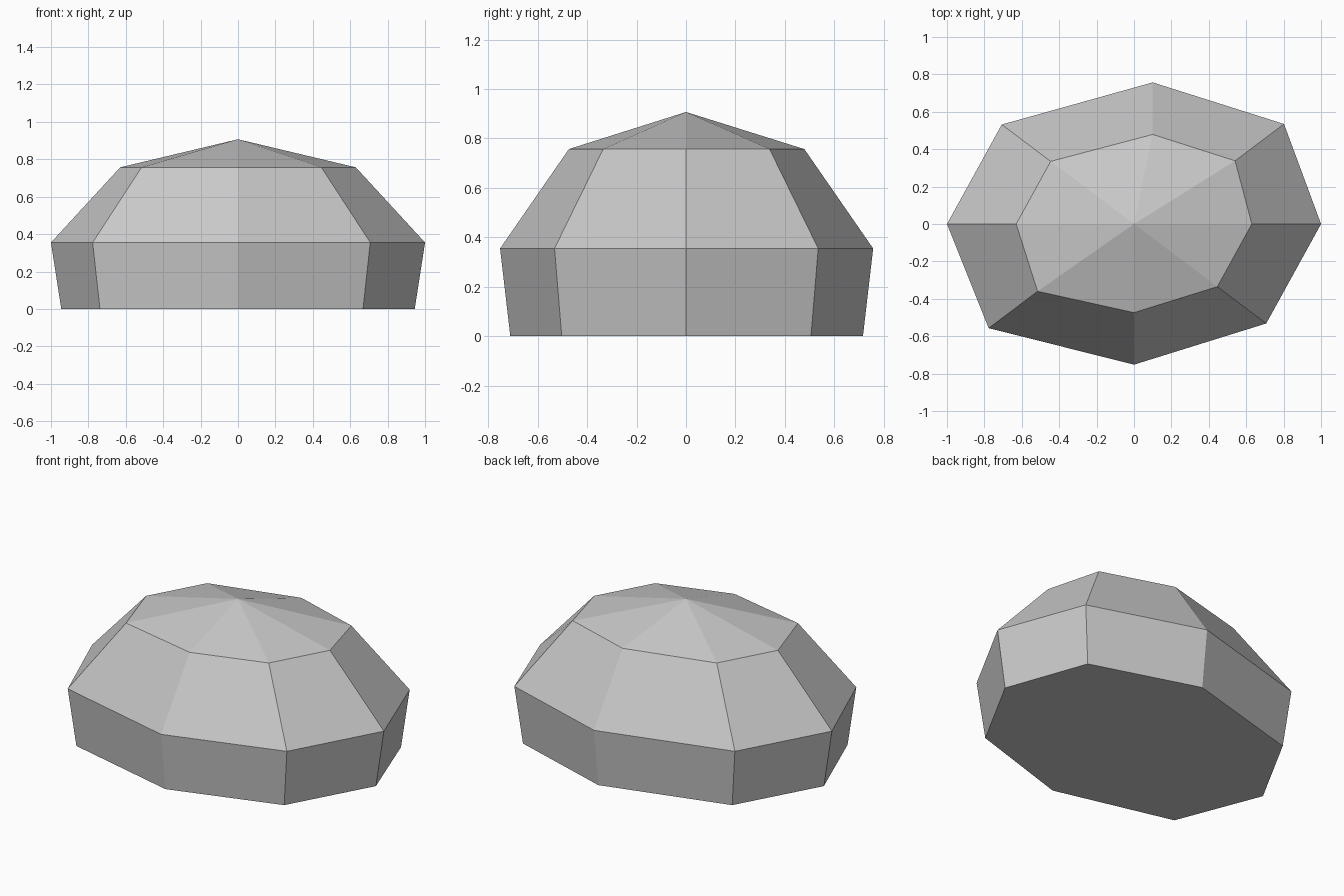
import bpy
import bmesh
from math import cos, sin, pi

cube = bpy.data.objects.get("Cube")
if cube:
    bpy.data.objects.remove(cube, do_unlink=True)

# One plain stone colour
stone = bpy.data.materials.new("stone_grey")
stone.use_nodes = True
colour = (0.58, 0.58, 0.58, 1)
stone.diffuse_color = colour
stone.node_tree.nodes["Principled BSDF"].inputs["Base Color"].default_value = colour

SIDES = 8
WIDTH, DEPTH = 1.0, 0.752
# Ring scale and height: foot, shoulder, crown
RINGS = [(0.945, 0), (1, 0.355), (0.63, 0.757)]
PEAK = 0.907
# Corners pushed off the regular oval, the same on every ring
NUDGES = {1: (0.095, 0.003), 2: (0.1, 0.005), 5: (-0.07, -0.025)}

bm = bmesh.new()


def oval_ring(scale, height):
    ring = []
    for i in range(SIDES):
        angle = 2 * pi * i / SIDES
        dx, dy = NUDGES.get(i, (0, 0))
        x = WIDTH * scale * cos(angle) + dx
        y = DEPTH * scale * sin(angle) + dy
        ring.append(bm.verts.new((x, y, height)))
    return ring


rings = [oval_ring(*r) for r in RINGS]

# Flat underside, faceted sides and shallow pointed cap
bm.faces.new(reversed(rings[0]))
peak = bm.verts.new((0, 0, PEAK))
for i in range(SIDES):
    j = (i + 1) % SIDES
    for low, high in zip(rings, rings[1:]):
        bm.faces.new((low[i], low[j], high[j], high[i]))
    bm.faces.new((rings[-1][i], rings[-1][j], peak))
bmesh.ops.recalc_face_normals(bm, faces=bm.faces)

mesh = bpy.data.meshes.new("boulder")
bm.to_mesh(mesh)
bm.free()
mesh.materials.append(stone)
boulder = bpy.data.objects.new("boulder", mesh)
bpy.context.collection.objects.link(boulder)
